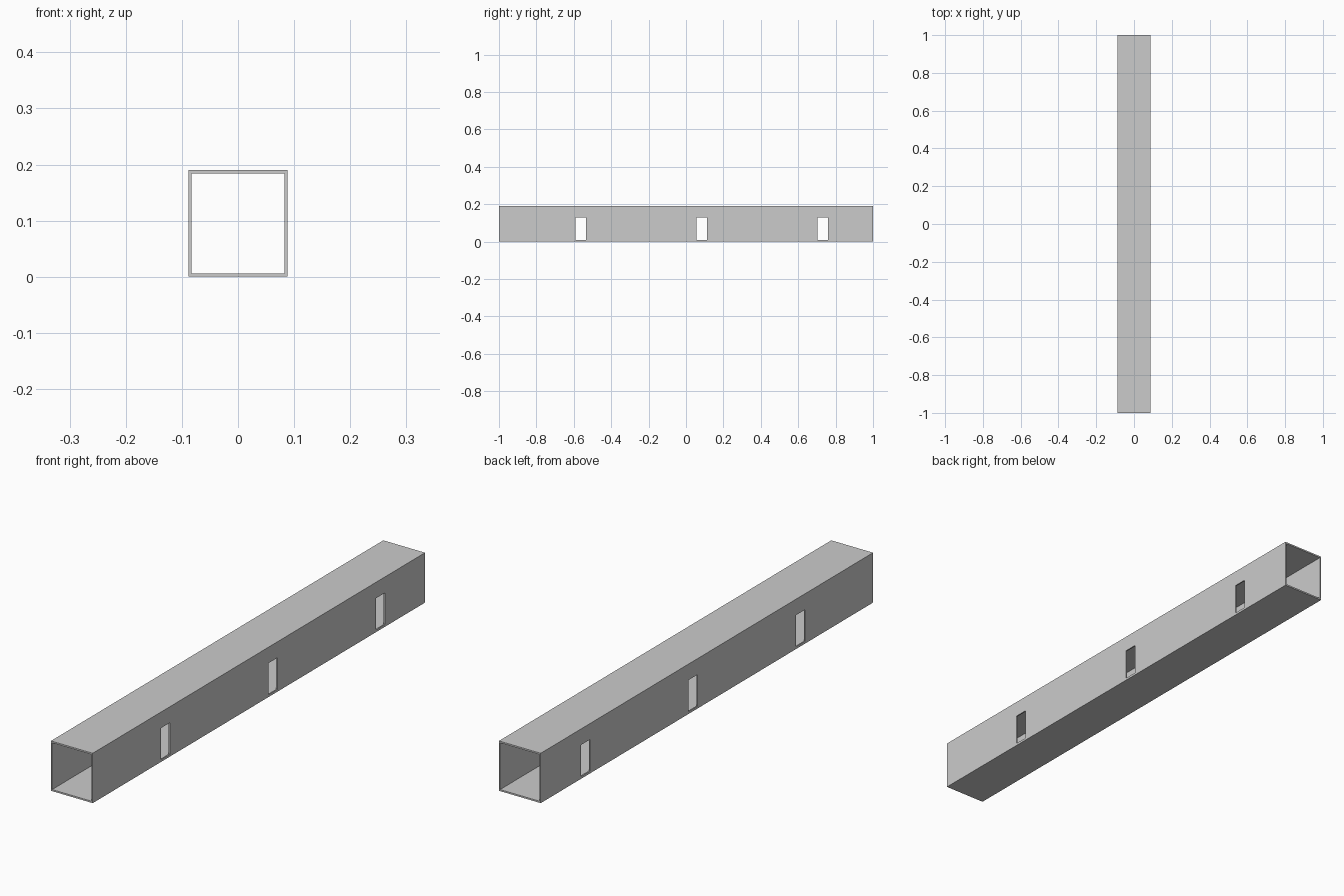
import bpy, bmesh
from mathutils import Matrix, Vector

if "Cube" in bpy.data.objects:
    bpy.data.objects.remove(bpy.data.objects["Cube"])

W, H, T = 0.088, 0.19, 0.006      # half width, height, shell thickness
TW = 0.005                         # side wall thickness


def make_object(name, bm):
    bmesh.ops.recalc_face_normals(bm, faces=bm.faces)
    mesh = bpy.data.meshes.new(name)
    bm.to_mesh(mesh)
    bm.free()
    obj = bpy.data.objects.new(name, mesh)
    bpy.context.collection.objects.link(obj)
    return obj


# Hollow corridor: rectangular ring profile extruded along y
def ring(bm, hw, z0, z1, y):
    return [bm.verts.new((x, y, z)) for x, z in
            ((-hw, z0), (hw, z0), (hw, z1), (-hw, z1))]


bm = bmesh.new()
outer = [ring(bm, W, 0, H, y) for y in (-1, 1)]
inner = [ring(bm, W - TW, T, H - T, y) for y in (-1, 1)]
for i in range(4):
    j = (i + 1) % 4
    for a, b in ((outer[0], outer[1]), (inner[0], inner[1]),
                 (outer[0], inner[0]), (outer[1], inner[1])):
        bm.faces.new((a[i], a[j], b[j], b[i]))
corridor = make_object("corridor_shell", bm)

# Doorways cut through both side walls
bm = bmesh.new()
for y in (-0.563, 0.084, 0.731):
    z0, z1 = 0.009, 0.129
    bmesh.ops.create_cube(bm, size=1, matrix=Matrix.LocRotScale(
        Vector((0, y, (z0 + z1) / 2)), None, Vector((0.3, 0.055, z1 - z0))))
cutter = make_object("doorway_cutter", bm)
cutter.hide_render = True

mod = corridor.modifiers.new("doorways", 'BOOLEAN')
mod.operation = 'DIFFERENCE'
mod.solver = 'EXACT'
mod.object = cutter
bpy.context.view_layer.objects.active = corridor
bpy.ops.object.modifier_apply(modifier=mod.name)
bpy.data.objects.remove(cutter)
